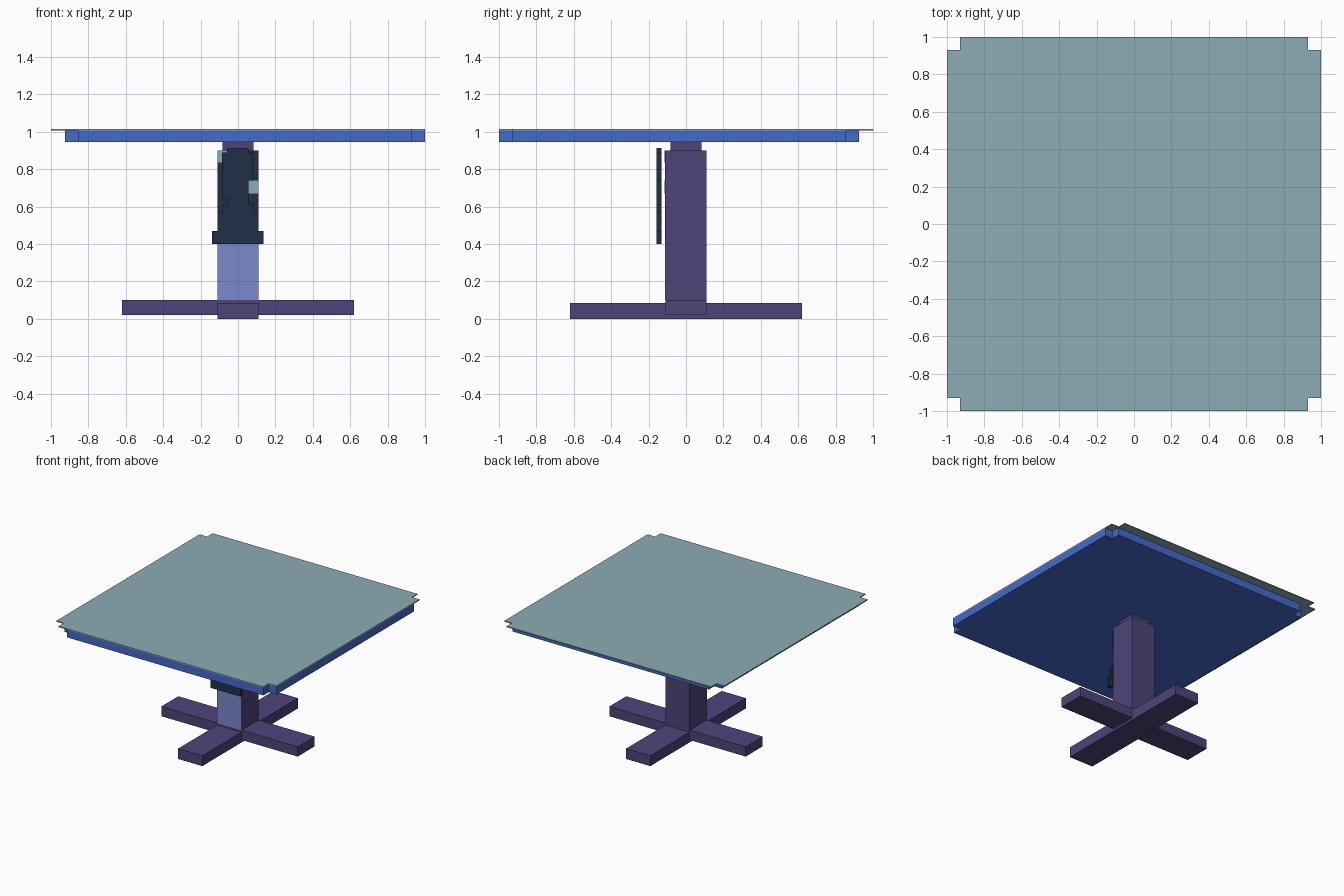
import bpy
import bmesh
from mathutils import Vector

cube = bpy.data.objects.get("Cube")
if cube:
    bpy.data.objects.remove(cube, do_unlink=True)


def linear(c):
    c /= 255
    return c / 12.92 if c <= 0.04045 else ((c + 0.055) / 1.055) ** 2.4


def material(name, *rgb):
    color = [linear(c) for c in rgb] + [1]
    mat = bpy.data.materials.new(name)
    mat.use_nodes = True
    mat.diffuse_color = color
    mat.node_tree.nodes["Principled BSDF"].inputs["Base Color"].default_value = color
    return mat


purple = material("dusky purple", 78, 68, 122)
blue = material("bright blue", 67, 107, 204)
teal = material("pale teal", 140, 172, 181)
periwinkle = material("periwinkle", 122, 137, 205)
navy = material("dark navy", 33, 46, 73)


def prism(name, outline, direction, mat):
    """Extrude a closed flat outline along a direction."""
    bm = bmesh.new()
    face = bm.faces.new([bm.verts.new(p) for p in outline])
    result = bmesh.ops.extrude_face_region(bm, geom=[face])
    moved = [v for v in result["geom"] if isinstance(v, bmesh.types.BMVert)]
    bmesh.ops.translate(bm, verts=moved, vec=Vector(direction))
    bmesh.ops.recalc_face_normals(bm, faces=bm.faces)
    mesh = bpy.data.meshes.new(name)
    bm.to_mesh(mesh)
    bm.free()
    mesh.materials.append(mat)
    obj = bpy.data.objects.new(name, mesh)
    bpy.context.collection.objects.link(obj)
    return obj


def box(name, x, y, z, mat):
    outline = [(x[0], y[0], z[0]), (x[1], y[0], z[0]),
               (x[1], y[1], z[0]), (x[0], y[1], z[0])]
    return prism(name, outline, (0, 0, z[1] - z[0]), mat)


def notched_slab(name, x, y, z, notch, mat):
    """Slab with a small square cut out of each corner."""
    (x0, x1), (y0, y1), n = x, y, notch
    outline = [(x0 + n, y0), (x1 - n, y0), (x1 - n, y0 + n), (x1, y0 + n),
               (x1, y1 - n), (x1 - n, y1 - n), (x1 - n, y1), (x0 + n, y1),
               (x0 + n, y1 - n), (x0, y1 - n), (x0, y0 + n), (x0 + n, y0 + n)]
    return prism(name, [(a, b, z[0]) for a, b in outline], (0, 0, z[1] - z[0]), mat)


# Table top: thin sheet over a slab that is shifted towards one corner
notched_slab("top_sheet", (-1, 1), (-1, 1), (1.008, 1.016), 0.07, teal)
notched_slab("top_slab", (-0.925, 1), (-1, 0.925), (0.945, 1.008), 0.07, blue)

# Pedestal and crossed feet
W = 0.11
box("column", (-W, W), (-W, W), (0.02, 0.9), purple)
box("neck", (-0.083, 0.083), (-0.083, 0.083), (0.9, 0.945), purple)
box("side_foot", (-0.62, 0.62), (-W, W), (0.02, 0.1), purple)
box("front_foot", (-W, W), (-0.62, 0.62), (0, 0.085), purple)

# Painted front of the column
F = -W - 0.003
box("column_front_lower", (-W, W), (F, -W), (0.1, 0.4), periwinkle)
box("column_front_upper", (-W, W), (F, -W), (0.4, 0.9), navy)
box("left_patch", (0.05, W), (F - 0.003, F), (0.67, 0.74), teal)
box("right_patch", (-W, -0.055), (F - 0.003, F), (0.835, 0.9), teal)

# Stepped panel floating in front of the column: bottom, top, right, left
steps = [(0.4, 0.47, -0.14, 0.135), (0.47, 0.57, -W, W),
         (0.57, 0.61, -0.085, 0.085), (0.61, 0.65, -0.06, 0.055),
         (0.65, 0.74, -0.085, 0.055), (0.74, 0.89, -0.085, 0.08),
         (0.89, 0.912, -0.06, 0.055)]
right_side, left_side = [], []
for low, high, x_right, x_left in steps:
    right_side += [(x_right, low), (x_right, high)]
    left_side += [(x_left, low), (x_left, high)]
outline = []
for x, z in left_side + right_side[::-1]:
    outline.append((x, -0.158, z))
panel = prism("front_panel", outline, (0, 0.026, 0), navy)

# Merge coincident points where neighbouring steps share an edge
bm = bmesh.new()
bm.from_mesh(panel.data)
bmesh.ops.remove_doubles(bm, verts=bm.verts, dist=0.0005)
bm.to_mesh(panel.data)
bm.free()
